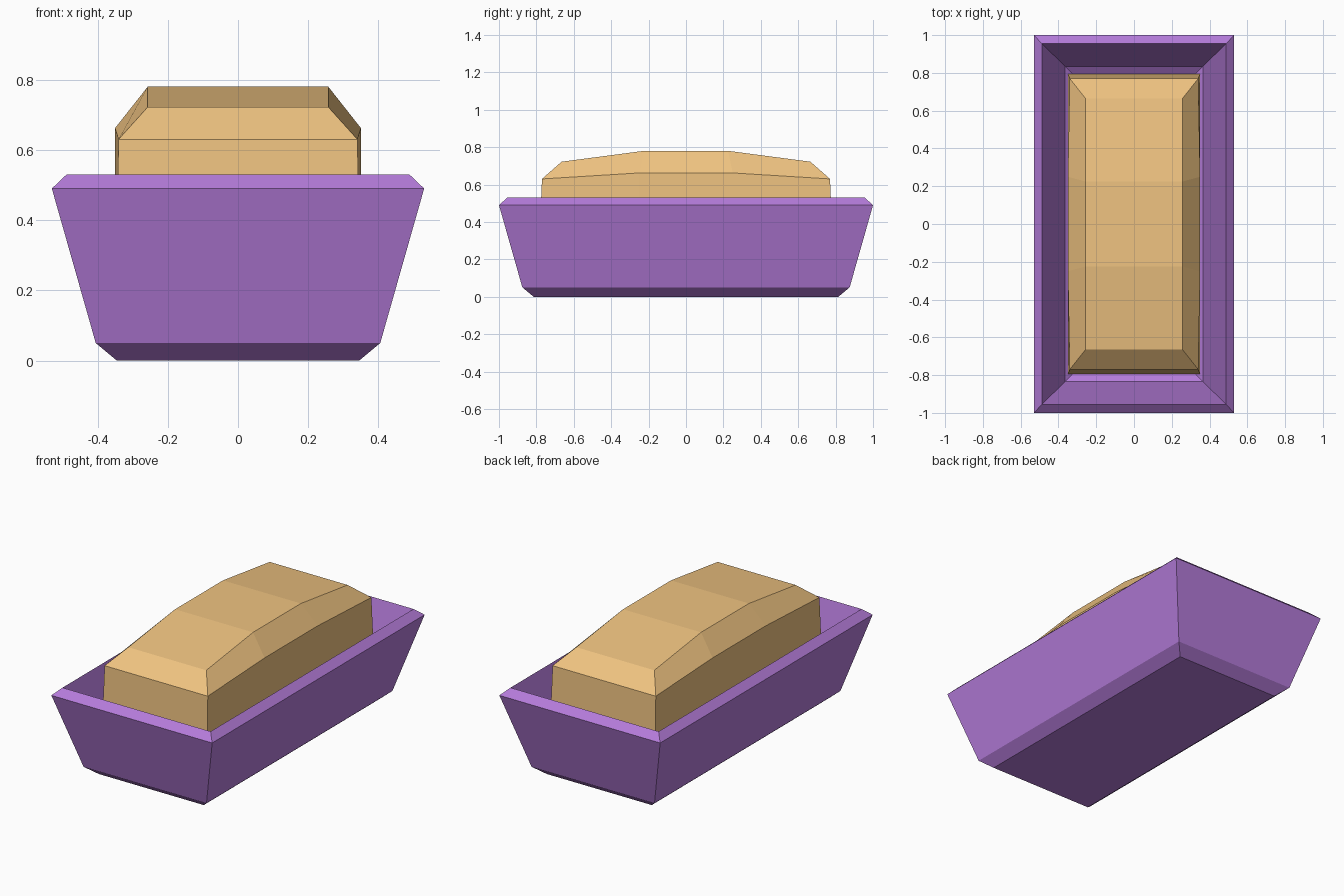
import bpy

if "Cube" in bpy.data.objects:
    bpy.data.objects.remove(bpy.data.objects["Cube"])


def material(name, color):
    mat = bpy.data.materials.new(name)
    mat.diffuse_color = (*color, 1)
    mat.use_nodes = True
    mat.node_tree.nodes["Principled BSDF"].inputs["Base Color"].default_value = mat.diffuse_color
    return mat


def make_object(name, verts, faces, mat):
    mesh = bpy.data.meshes.new(name)
    mesh.from_pydata(verts, [], faces)
    mesh.materials.append(mat)
    mesh.update()
    obj = bpy.data.objects.new(name, mesh)
    bpy.context.collection.objects.link(obj)
    return obj


# Loaf pan: nested rectangles from outer floor, over the rim, to inner floor
pan_rings = [  # half width, half length, height
    (0.345, 0.815, 0.0), (0.405, 0.875, 0.05), (0.53, 1.0, 0.49),
    (0.488, 0.955, 0.53), (0.365, 0.835, 0.09), (0.31, 0.78, 0.05)]
verts, faces = [], [(3, 2, 1, 0)]
for x, y, z in pan_rings:
    verts += [(-x, -y, z), (x, -y, z), (x, y, z), (-x, y, z)]
for r in range(0, len(verts) - 4, 4):
    for i in range(4):
        j = (i + 1) % 4
        faces.append((r + i, r + j, r + 4 + j, r + 4 + i))
n = len(verts)
faces.append((n - 4, n - 3, n - 2, n - 1))
make_object("loaf_pan", verts, faces, material("purple_pan", (0.46, 0.2, 0.7)))

# Bread: cross-sections along y, each with base, shoulder and crown (x, y, z)
end = [(0.35, 0.793, 0.08), (0.34, 0.77, 0.63), (0.257, 0.665, 0.722)]
middle = [(0.35, 0.26, 0.08), (0.35, 0.25, 0.662), (0.257, 0.225, 0.78)]
verts, faces = [], []
for section, side in ((end, -1), (middle, -1), (middle, 1), (end, 1)):
    verts += [(-x, side * y, z) for x, y, z in section]
    verts += [(x, side * y, z) for x, y, z in reversed(section)]
for s in range(0, 18, 6):
    for i in range(6):
        j = (i + 1) % 6
        faces.append((s + i, s + 6 + i, s + 6 + j, s + j))
# Front and back ends: upright face plus sloped face
faces += [(0, 1, 4, 5), (1, 2, 3, 4), (23, 22, 19, 18), (22, 21, 20, 19)]
make_object("bread_loaf", verts, faces, material("bread_crust", (0.87, 0.55, 0.22)))
